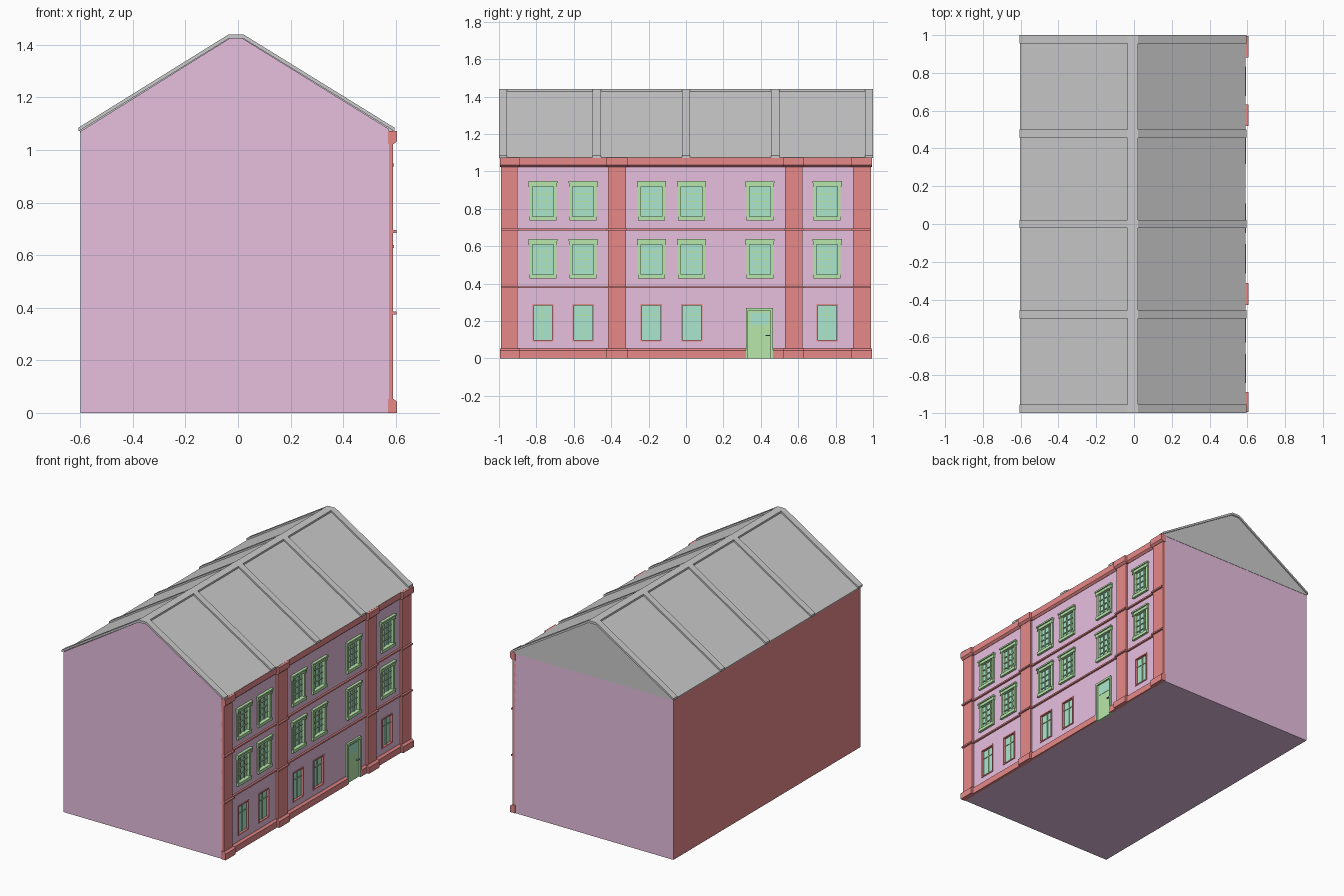
import bpy, bmesh

if "Cube" in bpy.data.objects:
    bpy.data.objects.remove(bpy.data.objects["Cube"])

def material(name, r, g, b):
    m = bpy.data.materials.new(name)
    m.diffuse_color = (r, g, b, 1)
    m.use_nodes = True
    m.node_tree.nodes["Principled BSDF"].inputs["Base Color"].default_value = m.diffuse_color
    return m

WALL = material("wall", 0.80, 0.52, 0.74)
RED = material("trim", 0.80, 0.25, 0.25)
GREEN = material("joinery", 0.48, 0.80, 0.41)
GLASS = material("glass", 0.40, 0.80, 0.63)
DARK = material("handle", 0.15, 0.35, 0.40)
FX = 0.575          # facade plane
YE = 0.99           # half length of the walls

def add_box(bm, x0, x1, y0, y1, z0, z1):
    add_prism(bm, [(x0, z0), (x1, z0), (x1, z1), (x0, z1)], y0, y1)

def add_prism(bm, profile, y0, y1):
    a = [bm.verts.new((x, y0, z)) for x, z in profile]
    b = [bm.verts.new((x, y1, z)) for x, z in profile]
    bm.faces.new(a)
    bm.faces.new(b[::-1])
    n = len(a)
    for i in range(n):
        j = (i + 1) % n
        bm.faces.new((a[j], a[i], b[i], b[j]))

def mesh_of(name, mat=None, boxes=(), prisms=()):
    bm = bmesh.new()
    for b in boxes:
        add_box(bm, *b)
    for p in prisms:
        add_prism(bm, *p)
    bmesh.ops.recalc_face_normals(bm, faces=bm.faces)
    me = bpy.data.meshes.new(name)
    bm.to_mesh(me)
    bm.free()
    if mat:
        me.materials.append(mat)
    return me

def place(name, me, loc=(0, 0, 0)):
    ob = bpy.data.objects.new(name, me)
    ob.location = loc
    bpy.context.collection.objects.link(ob)
    return ob

def part(name, mat=None, boxes=(), prisms=()):
    return place(name, mesh_of(name, mat, boxes, prisms))

# Layout of the facade
COLS = [-0.765, -0.55, -0.185, 0.03, 0.395, 0.755]
GROUND = [y for y in COLS if y != 0.395]
FLOORS = [0.435, 0.745]
DOOR = (0.32, 0.465)
PILASTERS = [(-YE, -0.9), (-0.418, -0.322), (0.53, 0.622), (0.892, YE)]

# House body with gables; the rear wall is red
body = part("house_body", WALL, prisms=[([(-0.6, 0), (FX, 0), (FX, 1.079),
            (0.018, 1.424), (-0.033, 1.424), (-0.6, 1.07)], -YE, YE)])
body.data.materials.append(RED)
for f in body.data.polygons:
    if f.normal.x < -0.9:
        f.material_index = 1

# Window and door recesses
cut = [(FX - 0.02, FX + 0.05, y - 0.06, y + 0.06, z + 0.008, z + 0.19) for y in COLS for z in FLOORS]
cut += [(FX - 0.02, FX + 0.05, y - 0.054, y + 0.054, 0.092, 0.288) for y in GROUND]
cut += [(FX - 0.015, FX + 0.05, DOOR[0], DOOR[1], -0.05, 0.268)]
cutter = part("opening_cutter", None, cut)
cutter.hide_render = True
cutter.hide_viewport = True
mod = body.modifiers.new("openings", 'BOOLEAN')
mod.object = cutter
mod.operation = 'DIFFERENCE'
mod.solver = 'EXACT'

# Roof, ribs and ridge cap
part("roof", None, prisms=[([(-0.6, 1.067), (0.585, 1.067), (0.59, 1.075), (0.02, 1.428),
                            (-0.035, 1.428), (-0.603, 1.075)], -0.98, 0.992)])
rib = [(-0.607, 1.071), (-0.607, 1.085), (-0.035, 1.44), (0.02, 1.44), (0.595, 1.085),
       (0.595, 1.071), (0.02, 1.424), (-0.035, 1.424)]
for i, y in enumerate([-0.978, -0.477, 0, 0.477, 0.978]):
    part(f"roof_rib_{i}", None, prisms=[(rib, y - 0.022, y + 0.022)])
part("ridge_cap", None, [(-0.035, 0.02, -1, 1, 1.424, 1.44)])

# Stepped red mouldings: plinth, string course and cornice profiles
def plinth(d):
    return [(FX - 0.005, 0), (d, 0), (d, 0.042), (d - 0.013, 0.053), (FX - 0.005, 0.053)]

def cornice(d):
    return [(FX - 0.005, 1.022), (d - 0.013, 1.022), (d, 1.034), (d, 1.073), (FX - 0.005, 1.073)]

part("plinth", RED, prisms=[(plinth(0.59), -YE, DOOR[0]), (plinth(0.59), DOOR[1], YE)])
part("cornice", RED, prisms=[(cornice(0.59), -YE, YE)])
part("string_courses", RED, [(FX - 0.005, 0.587, -YE, YE, z - 0.005, z + 0.005) for z in (0.38, 0.69)])
for i, (a, b) in enumerate(PILASTERS):
    lo, hi = max(a - 0.01, -YE - 0.004), min(b + 0.01, YE + 0.004)
    bands = [(FX - 0.005, 0.602, lo + 0.004, hi - 0.004, z - 0.005, z + 0.005) for z in (0.38, 0.69)]
    part(f"pilaster_{i}", RED, [(FX - 0.005, 0.59, a, b, 0, 1.073)] + bands,
         [(plinth(0.605), lo, hi), (cornice(0.605), lo, hi)])

# Upper window: surround with hood, ears and sill, glazing bars, glass
frame = [(-0.018, 0.008, s * 0.064 - 0.008, s * 0.064 + 0.008, 0, 0.19) for s in (-1, 1)]
frame += [(0, 0.013, s * 0.069 - 0.007, s * 0.069 + 0.007, 0.17, 0.2) for s in (-1, 1)]
frame += [(-0.018, 0.010, -0.07, 0.07, 0.175, 0.195), (0, 0.018, -0.078, 0.078, 0.193, 0.203),
          (-0.018, 0.015, -0.072, 0.072, -0.007, 0.013)]
frame += [(-0.018, -0.006, s * 0.021 - 0.003, s * 0.021 + 0.003, 0, 0.19) for s in (-1, 1)]
frame += [(-0.018, -0.006, -0.06, 0.06, z - 0.003, z + 0.003) for z in (0.053, 0.094, 0.135)]
upper = mesh_of("upper_window_frame", GREEN, frame)
upper_glass = mesh_of("upper_window_glass", GLASS, [(-0.022, -0.012, -0.06, 0.06, 0.005, 0.19)])
for z in FLOORS:
    for y in COLS:
        place("upper_window_frame", upper, (FX, y, z))
        place("upper_window_glass", upper_glass, (FX, y, z))

# Ground floor window: thin red surround, green bars, glass
rim = [(-0.018, 0.004, s * 0.053 - 0.004, s * 0.053 + 0.004, 0, 0.2) for s in (-1, 1)]
rim += [(-0.018, 0.004, -0.057, 0.057, z - 0.004, z + 0.004) for z in (0.004, 0.196)]
low_rim = mesh_of("ground_window_surround", RED, rim)
bars = [(-0.018, -0.007, -0.003, 0.003, 0, 0.2), (-0.018, -0.007, -0.05, 0.05, 0.137, 0.143)]
low_bars = mesh_of("ground_window_bars", GREEN, bars)
low_glass = mesh_of("ground_window_glass", GLASS, [(-0.022, -0.012, -0.054, 0.054, 0, 0.2)])
for y in GROUND:
    for me in (low_rim, low_bars, low_glass):
        place(me.name, me, (FX, y, 0.09))

# Door with frame, glazed top and handle
d0, d1 = DOOR
part("door", GREEN, [(FX - 0.018, FX + 0.002, d0, d1, 0, 0.268),
                     (FX - 0.01, 0.588, d0, d0 + 0.012, 0, 0.27),
                     (FX - 0.01, 0.588, d1 - 0.012, d1, 0, 0.27),
                     (FX - 0.01, 0.588, d0, d1, 0.255, 0.27)])
part("door_glass", GLASS, [(FX, FX + 0.004, d0 + 0.024, d1 - 0.024, 0.178, 0.243)])
part("door_handle", DARK, [(FX, FX + 0.012, 0.425, 0.452, 0.119, 0.124)])
